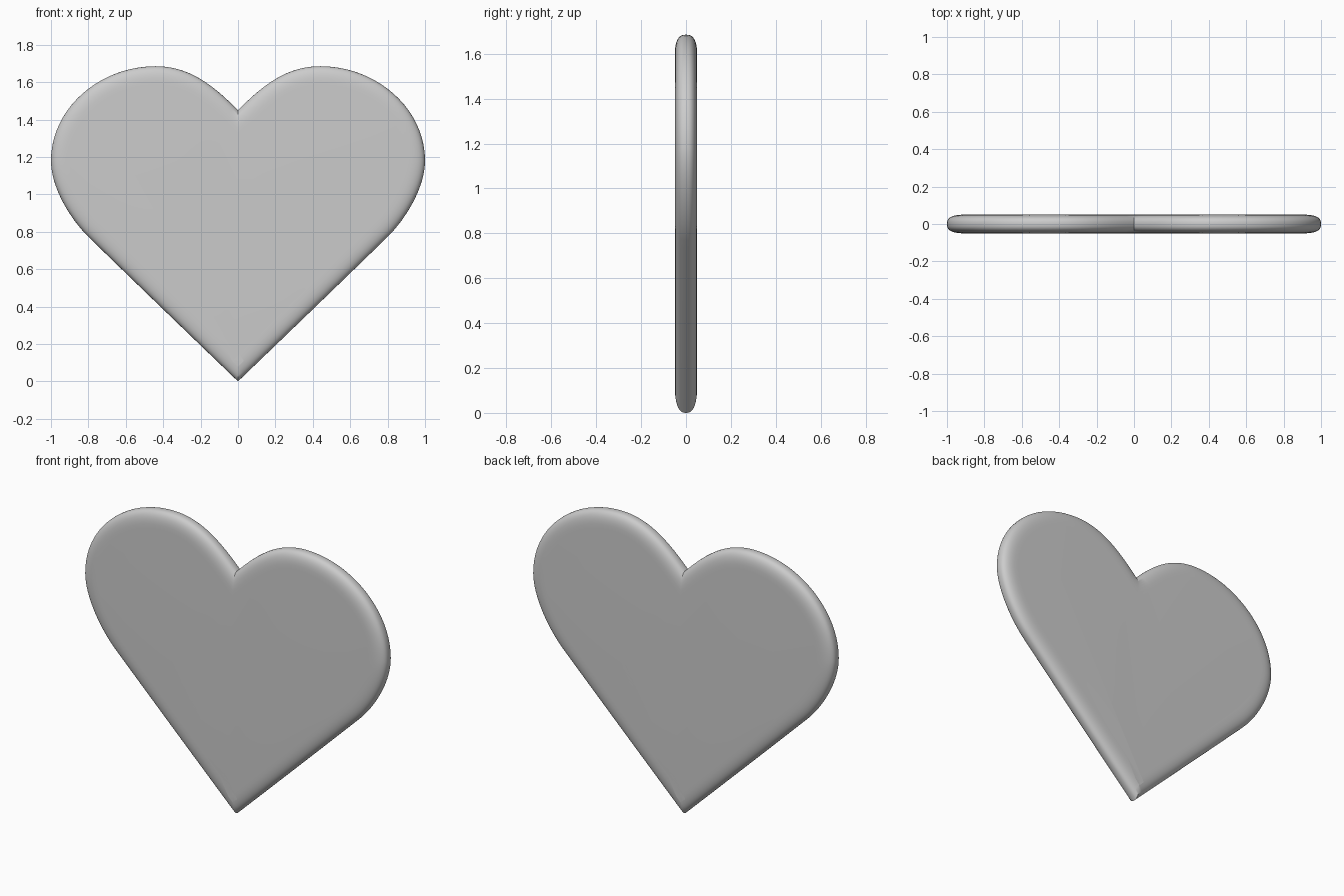
import bpy, bmesh, math
from mathutils import Vector
from mathutils.geometry import interpolate_bezier

if "Cube" in bpy.data.objects:
    bpy.data.objects.remove(bpy.data.objects["Cube"])

# right half of the outline: bezier pieces (start, handle, handle, end) in x, z
PIECES = [
    ((0, 0), (0.26, 0.25), (0.53, 0.51), (0.795, 0.768)),
    ((0.795, 0.768), (0.90, 0.87), (1.0, 1.04), (1.0, 1.18)),
    ((1.0, 1.18), (1.0, 1.46), (0.74, 1.685), (0.44, 1.685)),
    ((0.44, 1.685), (0.25, 1.685), (0.12, 1.57), (0, 1.45)),
]
half = []
for p in PIECES:
    pts = interpolate_bezier(*[Vector((x, z, 0)) for x, z in p], 21)
    half += [q.to_2d() for q in pts[:-1]]
half.append(Vector((0, 1.45)))
outline = half + [Vector((-p.x, p.y)) for p in half[-2:0:-1]]
N = len(outline)


def inset_direction(i):
    """Mitred inward direction of outline point i."""
    a = (outline[i] - outline[i - 1]).normalized()
    b = (outline[(i + 1) % N] - outline[i]).normalized()
    na, nb = Vector((-a.y, a.x)), Vector((-b.y, b.x))
    return (na + nb) / (1 + na.dot(nb))


inward = [inset_direction(i) for i in range(N)]

# rounded rim section: (inset, depth) from front to back
WIDTH, DEPTH, STEPS, POWER = 0.10, 0.05, 10, 0.75
section = []
for k in range(-STEPS, STEPS + 1):
    t = k / STEPS * math.pi / 2
    c = max(math.cos(t), 0) ** POWER if abs(k) < STEPS else 0
    s = math.copysign(abs(math.sin(t)) ** POWER, t)
    section.append((WIDTH * (1 - c), DEPTH * s))

# heart plate
bm = bmesh.new()
rings = [[bm.verts.new((p.x + d.x * inset, y, p.y + d.y * inset))
          for p, d in zip(outline, inward)] for inset, y in section]
for r0, r1 in zip(rings, rings[1:]):
    for i in range(N):
        j = (i + 1) % N
        bm.faces.new((r0[i], r0[j], r1[j], r1[i]))
bm.faces.new(rings[0])
bm.faces.new(rings[-1][::-1])
bmesh.ops.recalc_face_normals(bm, faces=bm.faces)
mesh = bpy.data.meshes.new("heart_plate")
bm.to_mesh(mesh)
bm.free()
heart = bpy.data.objects.new("heart_plate", mesh)
bpy.context.collection.objects.link(heart)
bpy.context.view_layer.objects.active = heart
heart.select_set(True)
bpy.ops.object.shade_smooth_by_angle(angle=math.radians(40))
